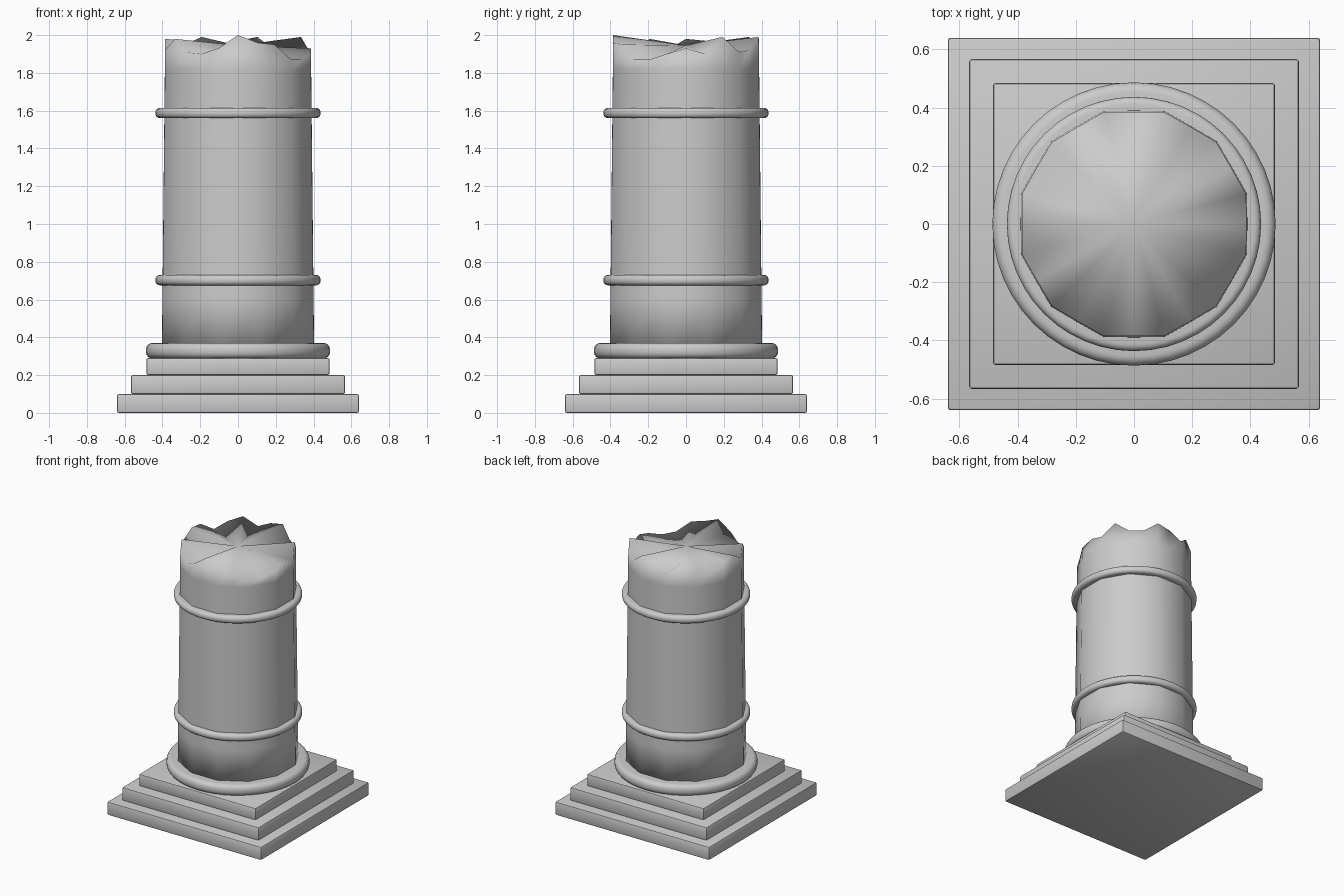
import bpy, bmesh, math

if "Cube" in bpy.data.objects:
    bpy.data.objects.remove(bpy.data.objects["Cube"])


def add_object(name, bm):
    bmesh.ops.recalc_face_normals(bm, faces=bm.faces[:])
    mesh = bpy.data.meshes.new(name)
    bm.to_mesh(mesh)
    bm.free()
    obj = bpy.data.objects.new(name, mesh)
    bpy.context.collection.objects.link(obj)
    return obj


def step(name, half, z0, z1):
    bm = bmesh.new()
    bmesh.ops.create_cube(bm, size=1)
    for v in bm.verts:
        v.co = (v.co.x * 2 * half, v.co.y * 2 * half, z0 + (v.co.z + 0.5) * (z1 - z0))
    bmesh.ops.bevel(bm, geom=bm.edges[:], offset=0.01, segments=2,
                    profile=0.5, affect='EDGES')
    return add_object(name, bm)


def ring(name, inner, outer, z0, z1, rounding, sides=48):
    # rounded outer edge, flat top and bottom, plain inner wall
    prof = [(inner, z0)]
    for i in range(5):
        a = -math.pi / 2 + i * math.pi / 8
        prof.append((outer - rounding + rounding * math.cos(a),
                     z0 + rounding + rounding * math.sin(a)))
    for i in range(5):
        a = i * math.pi / 8
        prof.append((outer - rounding + rounding * math.cos(a),
                     z1 - rounding + rounding * math.sin(a)))
    prof.append((inner, z1))
    bm = bmesh.new()
    loops = []
    for s in range(sides):
        t = 2 * math.pi * s / sides
        loops.append([bm.verts.new((r * math.cos(t), r * math.sin(t), z)) for r, z in prof])
    n = len(prof)
    for s in range(sides):
        a, b = loops[s], loops[(s + 1) % sides]
        for i in range(n):
            j = (i + 1) % n
            bm.faces.new((a[i], b[i], b[j], a[j]))
    return add_object(name, bm)


# Square stepped plinth
parts = [step("plinth_bottom", 0.64, 0.0, 0.10),
         step("plinth_middle", 0.567, 0.10, 0.20),
         step("plinth_top", 0.485, 0.20, 0.29)]

# Round base moulding and two bands
parts += [ring("base_ring", 0.36, 0.487, 0.288, 0.37, 0.034),
          ring("lower_band", 0.36, 0.437, 0.675, 0.73, 0.024),
          ring("upper_band", 0.36, 0.437, 1.56, 1.615, 0.024)]

# Broken shaft: faceted column whose jagged rim fans in to a centre point
rim = [1.93, 1.90, 1.99, 1.91, 1.92, 1.99, 1.97, 1.92, 1.99, 1.95, 1.91, 1.97,
       1.98, 1.92, 1.98, 1.91, 1.90, 1.93, 2.00, 1.96, 1.95, 1.87, 1.87, 1.90]
sides = len(rim)
bm = bmesh.new()
rows = []
for z in (0.33, 0.60, 1.10, 1.60, 1.82, None):
    row = []
    for k in range(sides):
        t = 2 * math.pi * k / sides
        h = rim[k] if z is None else z
        r = 0.403 - 0.017 * (h - 0.33) / 1.62
        if k % 2:
            r *= 1.033
        row.append(bm.verts.new((r * math.cos(t), r * math.sin(t), h)))
    rows.append(row)
for lo, hi in zip(rows, rows[1:]):
    for k in range(sides):
        j = (k + 1) % sides
        bm.faces.new((lo[k], lo[j], hi[j], hi[k]))
centre = bm.verts.new((0, 0, 1.945))
for k in range(sides):
    bm.faces.new((rows[-1][k], rows[-1][(k + 1) % sides], centre))
bm.faces.new(rows[0][::-1])
shaft = add_object("broken_shaft", bm)
for p in shaft.data.polygons:
    p.use_smooth = True

# Smooth shading on the mouldings, keeping hard edges
bpy.ops.object.select_all(action='DESELECT')
for o in parts:
    o.select_set(True)
bpy.context.view_layer.objects.active = parts[0]
bpy.ops.object.shade_smooth_by_angle(angle=math.radians(30))
